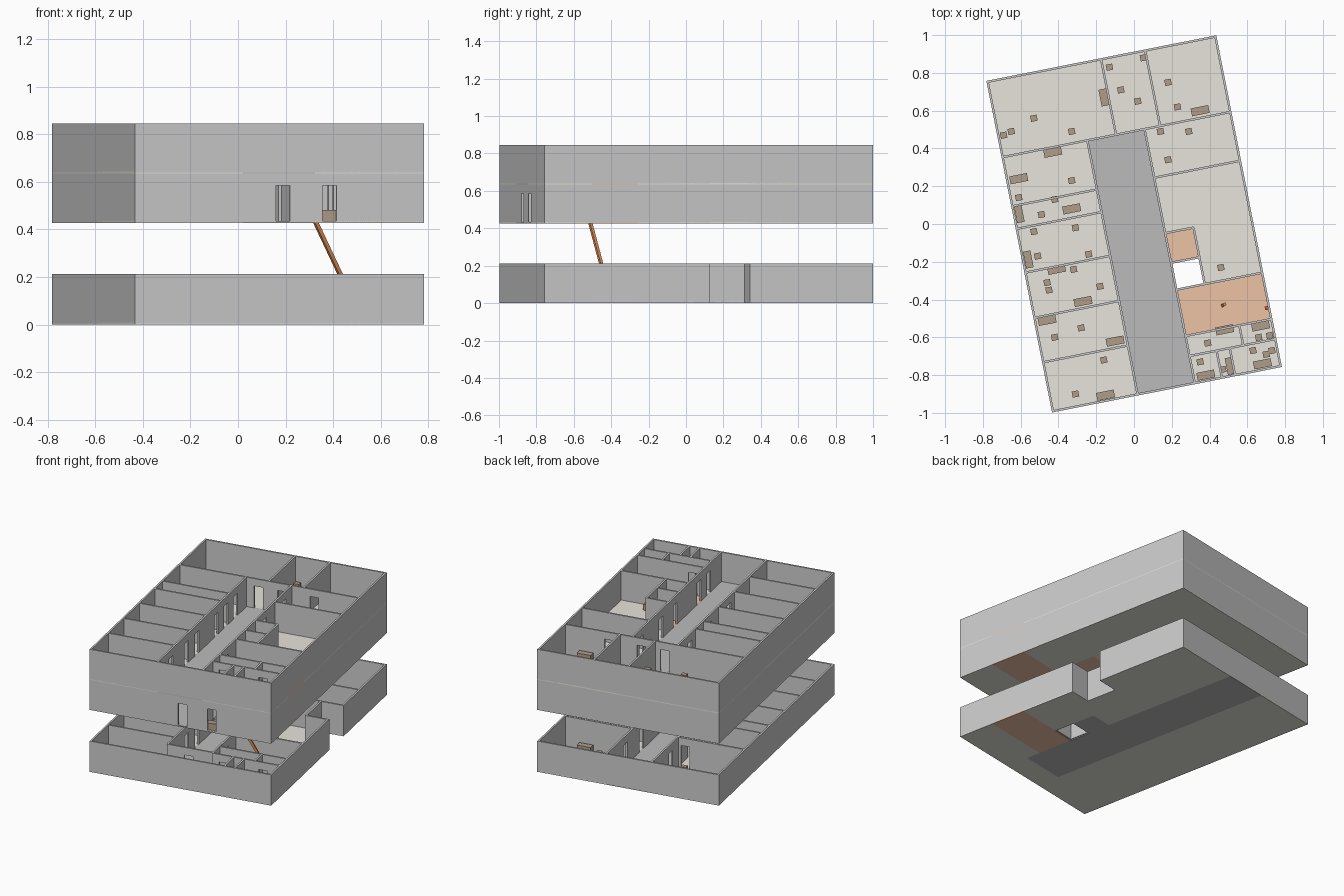
import bpy, bmesh, math
from mathutils import Matrix, Vector

if "Cube" in bpy.data.objects:
    bpy.data.objects.remove(bpy.data.objects["Cube"])

W, L, T = 1.241, 1.79, 0.012           # plan width, length, wall thickness
ML, MR, MB = 0.463, 0.772, 1.377       # corridor left / right walls, rear cross wall
DOOR_W, DOOR_H = 0.06, 0.155
PLAN = Matrix.Translation((-0.434, -0.998, 0)) @ Matrix.Rotation(math.radians(11.2), 4, 'Z')
INV = PLAN.inverted()


def material(name, rgb):
    m = bpy.data.materials.new(name)
    m.diffuse_color = (*rgb, 1)
    m.use_nodes = True
    m.node_tree.nodes["Principled BSDF"].inputs["Base Color"].default_value = m.diffuse_color
    return m


ROOM = material("room_floor", (0.80, 0.78, 0.71))
HALL = material("hall_floor", (0.50, 0.50, 0.50))
STAIR = material("stair_floor", (0.85, 0.55, 0.38))
WOOD = material("furniture_brown", (0.43, 0.34, 0.26))
BEAM = material("stair_orange", (0.72, 0.27, 0.09))
RED = material("marker_red", (0.75, 0.08, 0.06))


def box(bm, lo, hi):
    c = (Vector(lo) + Vector(hi)) / 2
    s = Vector(hi) - Vector(lo)
    bmesh.ops.create_cube(bm, size=1, matrix=Matrix.Translation(c) @ Matrix.Diagonal((*s, 1)))


def finish(bm, name, mat=None, matrix=PLAN):
    me = bpy.data.meshes.new(name)
    bm.to_mesh(me)
    bm.free()
    ob = bpy.data.objects.new(name, me)
    bpy.context.collection.objects.link(ob)
    ob.matrix_world = matrix
    if mat:
        me.materials.append(mat)
    return ob


def wall(bm, axis, pos, a, b, z, top, doors=()):
    """Wall along 'u' or 'v' at pos, from a to b, with door openings and lintels."""
    def piece(s, e, z0):
        lo, hi = (s, pos - T / 2), (e, pos + T / 2)
        if axis == 'v':
            lo, hi = lo[::-1], hi[::-1]
        box(bm, (*lo, z0), (*hi, top))
    start = a
    for d in sorted(doors):
        piece(start, d - DOOR_W / 2, z)
        piece(d - DOOR_W / 2, d + DOOR_W / 2, z + DOOR_H)
        start = d + DOOR_W / 2
    piece(start, b, z)


def floor(name, mat, z, rects):
    bm = bmesh.new()
    for u0, v0, u1, v1 in rects:
        box(bm, (u0, v0, z), (u1, v1, z + 0.008))
    finish(bm, name, mat)


LEFT_CROSS = (0.27, 0.51, 0.754, 0.99, 1.112, MB)
LEFT_DOORS = (0.20, 0.44, 0.60, 0.90, 1.05, 1.20)
NOTCH = (1.09, 0.902, 1.12)            # recess in the ground floor side wall
e = T / 2

# furniture positions in world x, y
CHAIRS = [(-.69, .47), (-.65, .49), (-.53, .56), (-.33, .49), (-.13, .83), (.05, .88), (-.07, .71),
          (.02, .65), (.18, .75), (.23, .62), (.29, .49), (.14, .49), (.18, .34), (-.33, .23),
          (-.61, .14), (-.42, .13), (-.49, .05), (-.53, -.04), (-.31, -.02), (-.24, -.16),
          (-.51, -.17), (-.32, -.24), (-.46, -.31), (-.45, -.35), (-.18, -.33), (-.42, -.6),
          (-.28, -.55), (-.16, -.72), (-.31, -.9), (.46, -.23), (.39, -.63), (.66, -.6),
          (.72, -.59), (.63, -.67), (.7, -.69), (.73, -.67), (.35, -.73), (.47, -.77)]
DESKS = [(-.43, .38), (.35, .6), (-.61, .24), (-.33, .08), (-.41, -.24), (-.27, -.41), (-.46, -.51),
         (-.1, -.62), (-.15, -.91), (.48, -.56), (.67, -.54), (.38, -.8), (.68, -.74)]
CABINETS = [(-.16, .67), (-.62, .05), (-.57, -.19), (.51, -.76)]


def furniture(name, z, ground):
    bm = bmesh.new()
    for pts, su, sv, h in ((CHAIRS, .035, .033, .05), (DESKS, .095, .042, .055),
                           (CABINETS, .04, .09, .10)):
        for x, y in pts:
            p = INV @ Vector((x, y, 0))
            if ground and (ML - .05 < p.x < MR + .03):
                continue
            # keep every piece inside the outer walls
            u = min(max(p.x, T + su / 2 + .002), W - T - su / 2 - .002)
            v = min(max(p.y, T + sv / 2 + .002), L - T - sv / 2 - .002)
            box(bm, (u - su / 2, v - sv / 2, z + .006), (u + su / 2, v + sv / 2, z + h))
    finish(bm, name, WOOD)


def level(name, z, top, ground=False, front_doors=()):
    bm = bmesh.new()
    zw = z + 0.004

    def w(axis, pos, a, b, doors=()):
        wall(bm, axis, pos, a, b, zw, top, doors)

    # outer shell
    w('u', e, 0, W, front_doors)
    w('u', L - e, 0, W)
    w('v', e, T, L - T)
    if ground:
        nu, n0, n1 = NOTCH
        w('v', W - e, T, n0)
        w('v', W - e, n1, L - T)
        w('v', nu - e, n0 - T, n1 + T)
        w('u', n0 - e, nu, W - T)
        w('u', n1 + e, nu, W - T)
    else:
        w('v', W - e, T, L - T)

    # corridor walls and left rooms
    v0, v1 = (0.16, L - T) if ground else (T, MB)
    rear = (1.5,) if ground else ()
    w('v', ML, v0, v1, LEFT_DOORS + rear)
    w('v', MR, v0, v1, (0.21, 0.36, 0.73, 0.95, 1.25) + rear)
    for v in LEFT_CROSS:
        w('u', v, T, ML, (0.41,) if ground and v == MB else ())

    # rear rooms
    if ground:
        w('u', 0.16, ML, MR, (0.61,))
        w('u', MB, MR, W - T)
    else:
        w('u', MB, ML, W - T, (0.55, 0.71, 0.93))
        w('v', 0.618, MB, L - T)
        w('v', 0.856, MB, L - T)

    # right rooms, shaft and stair room
    if not ground:
        w('u', 1.114, MR, W - T)
    else:
        w('u', NOTCH[2] + e, MR, NOTCH[0])
    w('u', 0.51, MR, W - T)
    w('v', 0.925, 0.51, 0.815)
    w('u', 0.655, MR, 0.925)
    w('u', 0.815, MR, 0.925)
    w('u', 0.26, MR, W - T, (0.85,))
    w('u', 0.152, MR, W - T, (0.85, 1.12))
    w('v', 1.062, 0.152, 0.26)
    w('v', 0.918, T, 0.152)
    w('v', 0.989, T, 0.152)
    finish(bm, name + "_walls")

    # floors, leaving the shaft open
    hall0, hall1 = (0.16, L) if ground else (0, MB)
    n0, n1 = NOTCH[1:]
    rooms = [(0, 0, ML, L), (MR, 0, W, 0.26), (0.925, 0.51, W, 0.815), (MR, 0.815, W, n0),
             (MR, n0, NOTCH[0] if ground else W, n1), (MR, n1, W, L)]
    rooms.append((ML, 0, MR, 0.16) if ground else (ML, MB, MR, L))
    closet = (MR, 0.655, 0.925, 0.815)
    halls = [(ML, hall0, MR, hall1)]
    stairs = [(MR, 0.26, W, 0.51)]
    (halls if ground else stairs).append(closet)
    floor(name + "_room_floors", ROOM, z, rooms)
    floor(name + "_hall_floor", HALL, z, halls)
    floor(name + "_stair_floor", STAIR, z, stairs)
    furniture(name + "_furniture", z, ground)


level("ground", 0, 0.212, ground=True)
level("middle", 0.427, 0.635, front_doors=(0.635, 0.835))
level("upper", 0.635, 0.845)


def beam(name, a, b, t=0.016):
    a, b = Vector(a), Vector(b)
    d = b - a
    bm = bmesh.new()
    box(bm, (-t / 2, -t / 2, -d.length / 2), (t / 2, t / 2, d.length / 2))
    turn = d.to_track_quat('Z', 'Y').to_matrix().to_4x4()
    finish(bm, name, BEAM, Matrix.Translation((a + b) / 2) @ turn)


# sloping links between the storeys
beam("lower_stair_link", (0.525, -0.40, 0.01), (0.327, -0.512, 0.43))
beam("upper_stair_link", (0.39, -0.473, 0.44), (0.48, -0.425, 0.665))

# exit marker beside the stair room
bm = bmesh.new()
p = INV @ Vector((0.703, -0.445, 0))
box(bm, (p.x - .01, p.y - .01, 0.64), (p.x + .01, p.y + .01, 0.68))
finish(bm, "exit_marker", RED)
